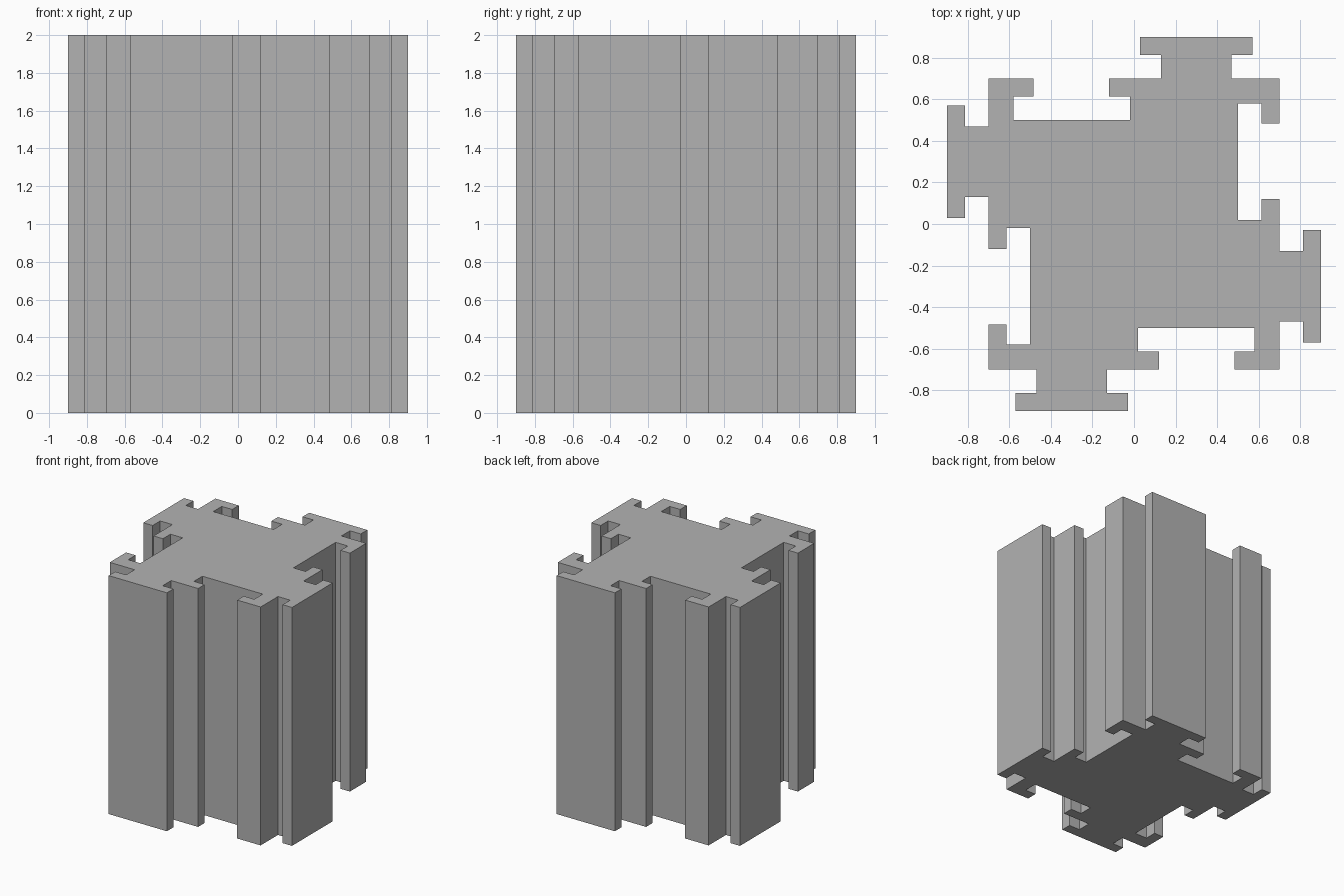
import bpy
import bmesh
from mathutils import Matrix, Vector

HEIGHT = 2.0

# Remove the default object
default = bpy.data.objects.get("Cube")
if default:
    bpy.data.objects.remove(default, do_unlink=True)

# Single plain grey
grey = bpy.data.materials.new("light_grey")
grey.use_nodes = True
colour = (0.45, 0.45, 0.45, 1.0)
grey.diffuse_color = colour
grey.node_tree.nodes["Principled BSDF"].inputs["Base Color"].default_value = colour

# One side of the interlocking outline: a T-shaped slot, then a T-shaped tab
SIDE = [
    (-0.70, 0.70), (-0.483, 0.70), (-0.483, 0.613), (-0.58, 0.613),
    (-0.58, 0.50), (-0.02, 0.50), (-0.02, 0.613), (-0.12, 0.613),
    (-0.12, 0.70), (0.13, 0.70), (0.13, 0.813), (0.03, 0.813),
    (0.03, 0.90), (0.57, 0.90), (0.57, 0.813), (0.47, 0.813),
    (0.47, 0.70),
]


def quarter_turn(point, turns):
    """Rotate a profile point clockwise by whole quarter turns."""
    x, y = point
    for _ in range(turns):
        x, y = y, -x
    return Vector((x, y, 0.0))


# Interlocking block: four turned sides make the outline, extruded upward
bm = bmesh.new()
outline = [bm.verts.new(quarter_turn(p, t)) for t in range(4) for p in SIDE]
base = bm.faces.new(outline)
extruded = bmesh.ops.extrude_face_region(bm, geom=[base], use_keep_orig=True)
top = [v for v in extruded["geom"] if isinstance(v, bmesh.types.BMVert)]
bmesh.ops.transform(bm, matrix=Matrix.Translation((0, 0, HEIGHT)), verts=top)
bmesh.ops.recalc_face_normals(bm, faces=bm.faces[:])

mesh = bpy.data.meshes.new("interlocking_block")
bm.to_mesh(mesh)
bm.free()
mesh.materials.append(grey)
block = bpy.data.objects.new("interlocking_block", mesh)
bpy.context.collection.objects.link(block)
